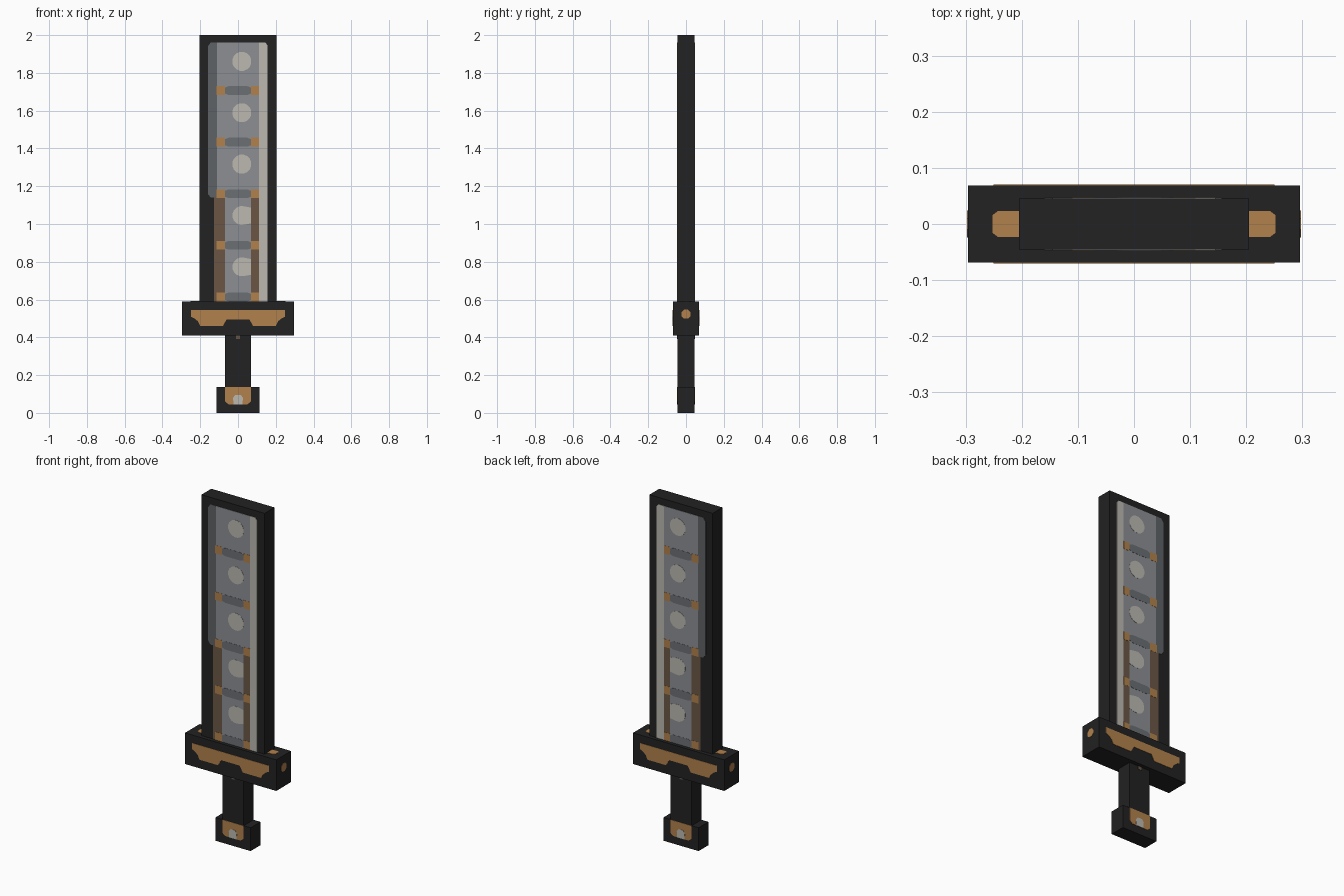
import bpy, bmesh, math

cube = bpy.data.objects.get("Cube")
if cube:
    bpy.data.objects.remove(cube, do_unlink=True)

U = 2 / 88  # the model sits on a grid of 88 units in height


def material(name, rgb):
    lin = [((c / 255 + 0.055) / 1.055) ** 2.4 for c in rgb] + [1]
    m = bpy.data.materials.new(name)
    m.use_nodes = True
    m.diffuse_color = lin
    m.node_tree.nodes["Principled BSDF"].inputs["Base Color"].default_value = lin
    return m


black = material("black", (34, 34, 34))
copper = material("copper", (178, 129, 76))
brown = material("brown", (107, 86, 69))
grey = material("grey", (140, 143, 148))
band_grey = material("band grey", (108, 112, 116))
edge_grey = material("edge grey", (94, 98, 101))
pale = material("pale", (188, 185, 176))


def finish(name, bm, mat):
    bmesh.ops.recalc_face_normals(bm, faces=bm.faces)
    me = bpy.data.meshes.new(name)
    bm.to_mesh(me)
    bm.free()
    me.materials.append(mat)
    bpy.context.collection.objects.link(bpy.data.objects.new(name, me))


def block(name, hx, hy, z0, z1):
    """Black box given by its half sizes and height range, in grid units."""
    bm = bmesh.new()
    bmesh.ops.create_cube(bm, size=1)
    for v in bm.verts:
        v.co = (v.co.x * 2 * hx * U, v.co.y * 2 * hy * U, (z0 if v.co.z < 0 else z1) * U)
    finish(name, bm, black)


def plates(name, shapes, mat, depth, lift=0.002, axes="xyz"):
    """Thin plates on two opposite sides, or on the top only for axes 'xzy'."""
    bm = bmesh.new()
    for shape in shapes:
        for side in (-1, 1):
            def place(a, b, d):
                if axes == "xyz":
                    return (a, side * d, b)
                return (side * d, a, b) if axes == "yzx" else (side * a, b, d)
            low = [bm.verts.new(place(a, b, depth)) for a, b in shape]
            top = [bm.verts.new(place(a, b, depth + lift)) for a, b in shape]
            bm.faces.new(low)
            bm.faces.new(top)
            for i in range(len(shape)):
                j = (i + 1) % len(shape)
                bm.faces.new((low[i], low[j], top[j], top[i]))
    finish(name, bm, mat)


def rect(x0, x1, z0, z1):
    return [(x0, z0), (x1, z0), (x1, z1), (x0, z1)]


def disc(x, z, r, n=16):
    return [(x + r * math.cos((i + 0.5) * math.tau / n),
             z + r * math.sin((i + 0.5) * math.tau / n)) for i in range(n)]


# Solid parts
block("blade", 9, 2, 26, 88)
block("guard", 13, 3, 18, 26)
block("handle", 3, 2, 6, 18)
block("pommel", 5, 2, 0, 6)

# Blade panels
D = 2 * U
FOOT, HEAD, MID = 26 * U, 1.96, 1.14
IN, OUT = 0.07, 0.11
plates("blade_core", [rect(-OUT, OUT, MID, HEAD), rect(-IN, IN, FOOT, MID)], grey, D)
plates("blade_light_edge", [[(OUT, FOOT), (0.157, FOOT), (0.157, 1.945),
                             (0.145, HEAD), (OUT, HEAD)]], pale, D)
plates("blade_dark_edge", [[(-OUT, MID), (-0.145, MID), (-0.16, 1.16), (-0.16, 1.94),
                            (-0.145, HEAD), (-OUT, HEAD)]], edge_grey, D)
plates("blade_brown_strips", [rect(-0.127, -IN, FOOT, MID), rect(IN, OUT, FOOT, MID)], brown, D)

# Repeating cross bands with copper corners
bands = [FOOT + i * 0.273 for i in range(5)]
plates("cross_bands", [[(-IN, z + 0.008), (-0.05, z), (0.05, z), (IN, z + 0.008),
                        (IN, z + 0.038), (0.05, z + 0.047), (-0.05, z + 0.047),
                        (-IN, z + 0.038)] for z in bands], band_grey, D, 0.003)
plates("band_corners", [rect(x0, x1, z, z + 0.047) for z in bands
                        for x0, x1 in ((-0.115, -IN), (IN, OUT))], copper, D, 0.003)

# Pale studs, the lower ones squared off on one side
studs = [0.773 + i * 0.272 for i in range(5)]
plates("upper_studs", [disc(0.02, z, 0.051) for z in studs[2:]], pale, D, 0.003)
plates("lower_studs", [[(max(x, IN) if x > 0.045 else x, z) for x, z in disc(0.02, c, 0.05)]
                       for c in studs[:2]], pale, D, 0.003)

# Guard ornaments on front, back, ends and top
half = [(0.06, 0.495), (0.08, 0.46), (0.2, 0.46), (0.212, 0.485), (0.23, 0.5),
        (0.25, 0.51), (0.25, 0.545)]
plates("guard_ornament", [half + [(-x, z) for x, z in reversed(half)]], copper, 3 * U)
plates("guard_end_studs", [disc(0, 0.523, 0.026, 8)], copper, 13 * U, axes="yzx")
plates("guard_top_inlays", [[(0.2, -U), (0.243, -U), (0.252, -0.016), (0.252, 0.016),
                             (0.243, U), (0.2, U)]], copper, 26 * U, axes="xzy")

# Handle pin and pommel badge
plates("handle_pin", [rect(-0.01, 0.01, 0.39, 0.409)], brown, D)
plates("pommel_badge", [[(-0.05, 0.045), (0.05, 0.045), (0.068, 0.06), (0.068, 6 * U),
                         (-0.068, 6 * U), (-0.068, 0.06)]], copper, D)
plates("pommel_stud", [[(-0.024, 0.045), (0.024, 0.045), (0.026, 0.08), (0.014, 0.096),
                        (-0.014, 0.096), (-0.026, 0.08)]], pale, D, 0.003)
